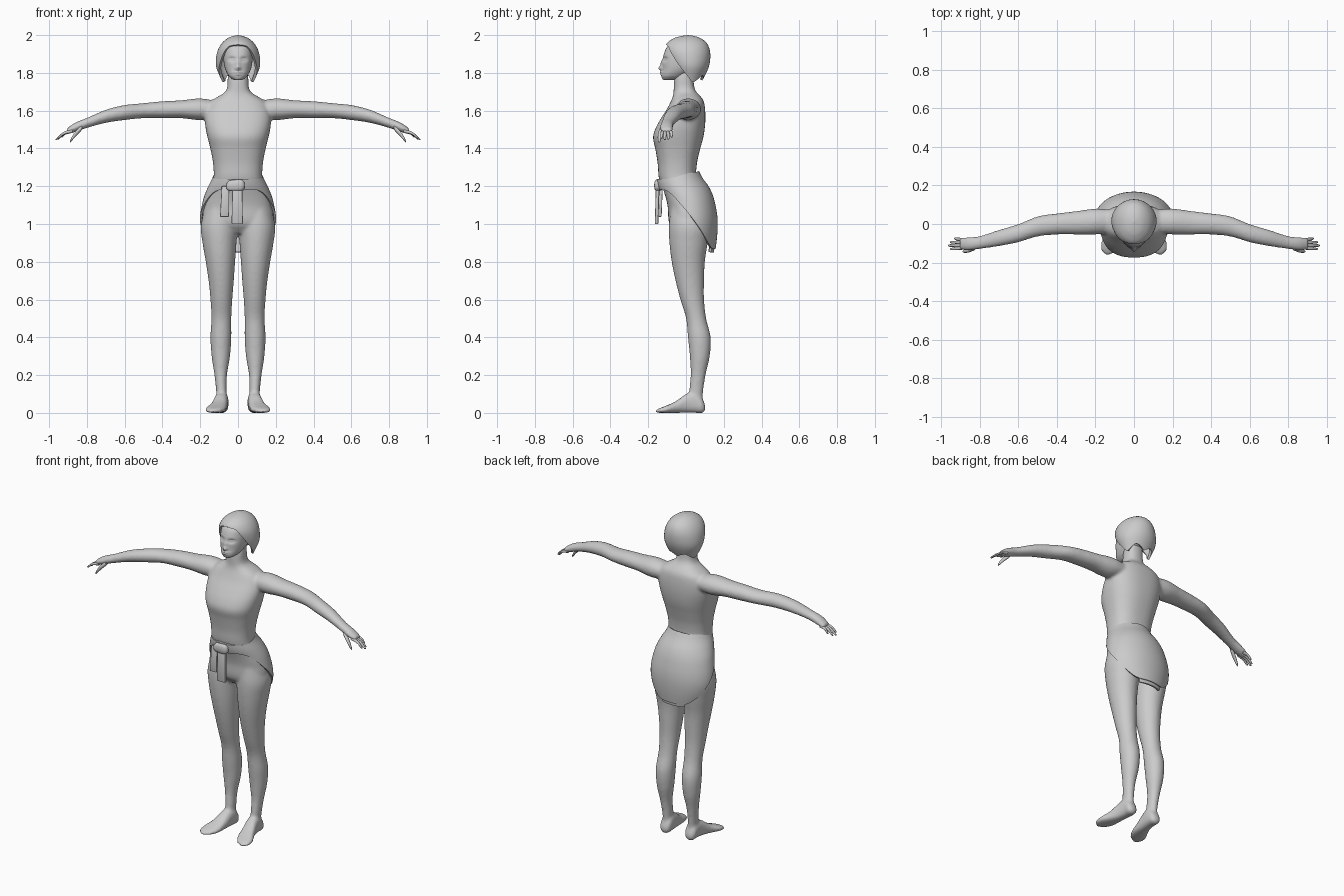
import bpy, bmesh, math
from math import sin, cos, pi, radians, exp

grey = bpy.data.materials.new("plain grey")
grey.diffuse_color = (0.6, 0.6, 0.6, 1)


def sample(rows, k):
    """Smoothly interpolate table rows by their first column."""
    k = min(max(k, rows[0][0]), rows[-1][0])
    i = max(j for j in range(len(rows) - 1) if rows[j][0] <= k)
    a, b = rows[i], rows[i + 1]
    p, n = rows[max(i - 1, 0)], rows[min(i + 2, len(rows) - 1)]
    h = b[0] - a[0]
    t = (k - a[0]) / h
    out = []
    for c in range(1, len(a)):
        ma = (b[c] - p[c]) / (b[0] - p[0]) * h
        mb = (n[c] - a[c]) / (n[0] - a[0]) * h
        out.append((2*t**3 - 3*t*t + 1) * a[c] + (t**3 - 2*t*t + t) * ma
                   + (3*t*t - 2*t**3) * b[c] + (t**3 - t*t) * mb)
    return out


def loft(bm, rows, axis="z", steps=40, segs=28, p=2.0, sign=1):
    """Closed tube; each row is (key, low_a, high_a, low_b, high_b) along an axis."""
    def power(v):
        return math.copysign(abs(v) ** (2 / p), v)
    rings = []
    for s in range(steps + 1):
        k = rows[0][0] + (rows[-1][0] - rows[0][0]) * s / steps
        la, ha, lb, hb = sample(rows, k)
        ring = []
        for j in range(segs):
            t = 2 * pi * j / segs
            a = (la + ha) / 2 + (ha - la) / 2 * power(cos(t))
            b = (lb + hb) / 2 + (hb - lb) / 2 * power(sin(t))
            x, y, z = {"x": (k, a, b), "y": (a, k, b), "z": (a, b, k)}[axis]
            ring.append(bm.verts.new((x * sign, y, z)))
        rings.append(ring)
    for r, q in zip(rings, rings[1:]):
        for j in range(segs):
            bm.faces.new((r[j], r[(j+1) % segs], q[(j+1) % segs], q[j]))
    bm.faces.new(rings[0])
    bm.faces.new(rings[-1])


def make(name, bm, modifiers=(), sharp=50):
    """Object from bmesh, with modifiers baked in and angle-based smoothing."""
    bmesh.ops.recalc_face_normals(bm, faces=bm.faces)
    me = bpy.data.meshes.new(name)
    bm.to_mesh(me)
    bm.free()
    ob = bpy.data.objects.new(name, me)
    bpy.context.collection.objects.link(ob)
    for kind, props in modifiers:
        m = ob.modifiers.new(kind, kind)
        for key, val in props.items():
            setattr(m, key, val)
    if modifiers:
        dg = bpy.context.evaluated_depsgraph_get()
        baked = bpy.data.meshes.new_from_object(ob.evaluated_get(dg))
        ob.modifiers.clear()
        ob.data = baked
    ob.data.materials.clear()
    ob.data.materials.append(grey)
    for f in ob.data.polygons:
        f.use_smooth = True
    ob.data.set_sharp_from_angle(angle=radians(sharp))
    return ob


def shell(name, prof, top, bottom, a0=-180, a1=180, cols=72, rows=18, thick=0.012, size=1.0, ease=1):
    """Cloth or hair sheet around z; edge heights depend on the angle from the front."""
    bm = bmesh.new()
    grid = []
    for i in range(cols + 1):
        deg = a0 + (a1 - a0) * i / cols
        zt, zb = sample(top, abs(deg))[0], sample(bottom, abs(deg))[0]
        col = []
        for j in range(rows + 1):
            z = zt + (zb - zt) * (j / rows) ** ease
            hw, yf, yb = sample(prof, z)
            ph = radians(deg)
            col.append(bm.verts.new((hw * sin(ph) * size,
                                     (yf + yb)/2 - (yb - yf)/2 * cos(ph) * size, z)))
        grid.append(col)
    for c, d in zip(grid, grid[1:]):
        for j in range(rows):
            bm.faces.new((c[j], c[j+1], d[j+1], d[j]))
    bmesh.ops.remove_doubles(bm, verts=bm.verts, dist=0.0004)
    return make(name, bm, [("SOLIDIFY", dict(thickness=thick, offset=-1))])


def wide(rows):
    """(z, half width, y front, y back) to loft rows."""
    return [(z, -w, w, f, b) for z, w, f, b in rows]


# Body: torso, arms, legs and feet fused into one skin
body = bmesh.new()
loft(body, wide([
    (0.95, .10, -.05, .09), (1.0, .18, -.088, .135), (1.1, .178, -.098, .12),
    (1.18, .15, -.12, .085), (1.24, .13, -.143, .056), (1.32, .132, -.15, .058),
    (1.40, .147, -.163, .076), (1.46, .162, -.175, .092), (1.51, .172, -.16, .10),
    (1.56, .176, -.132, .103), (1.61, .168, -.10, .101), (1.65, .145, -.08, .094),
    (1.675, .105, -.07, .078), (1.695, .072, -.066, .058), (1.72, .058, -.065, .045),
    (1.77, .055, -.062, .04), (1.82, .05, -.05, .04)]), steps=80, segs=40, p=2.4)
arm = [
    (.11, -.045, .075, 1.565, 1.65), (.2, -.055, .08, 1.55, 1.665), (.3, -.055, .067, 1.56, 1.655),
    (.4, -.055, .055, 1.56, 1.65), (.5, -.065, .04, 1.56, 1.64), (.6, -.095, 0, 1.55, 1.63),
    (.7, -.115, -.03, 1.535, 1.605), (.8, -.13, -.062, 1.508, 1.562),
    (.86, -.138, -.068, 1.487, 1.538), (.905, -.133, -.072, 1.475, 1.508)]
leg = [
    (.03, .062, .113, .02, .09), (.1, .06, .115, .015, .09), (.2, .058, .125, .024, .104),
    (.3, .042, .14, .02, .126), (.4, .035, .146, .01, .131), (.5, .035, .141, 0, .107),
    (.6, .03, .146, -.03, .096), (.7, .022, .156, -.056, .096), (.8, .015, .171, -.076, .10),
    (.9, .008, .188, -.088, .115), (.99, .004, .197, -.091, .125), (1.09, .03, .17, -.08, .10)]
foot = [
    (-.162, .125, .147, 0, .013), (-.14, .09, .17, 0, .025), (-.10, .066, .172, 0, .04),
    (-.05, .058, .148, 0, .064), (0, .054, .13, 0, .10), (.05, .05, .122, 0, .11),
    (.09, .055, .118, 0, .07), (.103, .075, .1, .015, .035)]
for s in (1, -1):
    loft(body, arm, "x", sign=s)
    loft(body, leg, "z", steps=70, sign=s)
    loft(body, foot, "y", p=2.5, sign=s)
make("body", body, [("REMESH", dict(mode="VOXEL", voxel_size=0.008)),
                    ("SMOOTH", dict(factor=0.5, iterations=10))], sharp=80)

# Fingers and thumbs
for s, side in ((1, "left"), (-1, "right")):
    bm = bmesh.new()
    for y0, y1, tip, drop in ((-.082, -.076, .935, 1.462), (-.096, -.094, .957, 1.45),
                              (-.11, -.112, .966, 1.448), (-.124, -.13, .955, 1.456)):
        mid, ym, zm = (.88 + tip) / 2 + .005, (y0 + y1) / 2, (1.492 + drop) / 2 + .006
        loft(bm, [(.875, y0-.009, y0+.009, 1.483, 1.503), (mid, ym-.008, ym+.008, zm-.008, zm+.008),
                  (tip-.006, y1-.006, y1+.006, drop-.004, drop+.008),
                  (tip, y1-.002, y1+.002, drop-.002, drop+.002)], "x", 14, 10, sign=s)
    loft(bm, [(.825, -.135, -.11, 1.498, 1.525), (.86, -.148, -.124, 1.462, 1.492),
              (.885, -.149, -.135, 1.434, 1.452), (.89, -.144, -.14, 1.43, 1.435)],
         "x", 14, 10, sign=s)
    make(side + "_fingers", bm)

# Head with sculpted nose, eye sockets, lips and chin
head = bmesh.new()
loft(head, wide([
    (1.762, .02, -.118, -.06), (1.768, .032, -.125, -.03), (1.785, .05, -.13, 0),
    (1.82, .068, -.125, .05), (1.86, .076, -.124, .08), (1.90, .078, -.117, .095),
    (1.94, .074, -.098, .09), (1.965, .055, -.065, .07), (1.98, .02, -.02, .04)]),
    steps=70, segs=64, p=2.2)
bumps = [(0, 1.824, .012, .013, -.02), (0, 1.85, .010, .02, -.009),
         (.032, 1.872, .017, .012, .012), (-.032, 1.872, .017, .012, .012),
         (0, 1.803, .02, .005, -.009), (0, 1.792, .018, .005, -.007),
         (.032, 1.871, .009, .005, -.006), (-.032, 1.871, .009, .005, -.006)]
for v in head.verts:
    if v.co.y < -.04:
        x, z = v.co.x, v.co.z
        v.co.y += sum(a * exp(-((x - cx) / sx) ** 2 - ((z - cz) / sz) ** 2)
                      for cx, cz, sx, sz, a in bumps)
make("head", head, sharp=80)

# Bobbed hair
shell("hair", [
    (1.74, .078, -.03, .075), (1.79, .10, -.06, .103), (1.83, .115, -.08, .12),
    (1.87, .117, -.098, .128), (1.92, .107, -.112, .126), (1.96, .083, -.098, .108),
    (1.985, .052, -.06, .075), (1.995, .027, -.025, .045), (2.0, 0, .012, .012)],
    [(0, 2.0), (180, 2.0)],
    [(0, 1.95), (30, 1.94), (42, 1.91), (55, 1.85), (72, 1.80), (100, 1.752),
     (120, 1.76), (145, 1.785), (165, 1.775), (180, 1.76)], rows=24, thick=0.014, ease=1.7)

# Wrap skirt, open at the front, with an under layer showing at the back
wrap = [
    (.84, .155, -.10, .152), (.9, .18, -.10, .161), (.95, .196, -.105, .166), (1.0, .203, -.11, .168),
    (1.05, .20, -.115, .165), (1.1, .191, -.12, .156), (1.15, .178, -.13, .143),
    (1.2, .157, -.148, .12), (1.24, .137, -.155, .09), (1.285, .12, -.153, .066)]
shell("wrap_skirt", wrap,
      [(0, 1.238), (60, 1.24), (120, 1.27), (180, 1.28)],
      [(0, 1.175), (30, 1.182), (50, 1.165), (72, 1.10), (90, 1.04), (110, .97),
       (130, .905), (148, .872), (180, .868)])
shell("skirt_underlayer", wrap, [(0, .95), (360, .95)], [(0, .85), (360, .85)],
      152, 212, cols=16, rows=6, size=0.95)


# Knot and hanging tie ends
def strip(name, x0, x1, y, z0, z1, lean):
    bm = bmesh.new()
    bmesh.ops.create_cube(bm, size=1)
    for v in bm.verts:
        low = v.co.z < 0
        v.co = ((x0 + x1) / 2 + v.co.x * (x1 - x0) * (1 if low else .85) + (lean if low else 0),
                y + v.co.y * .018 + (0 if low else .006), z0 if low else z1)
    make(name, bm, [("BEVEL", dict(width=.004, segments=2))], 40)


strip("long_tie_end", -.034, .026, -.156, 1.0, 1.225, 0)
strip("short_tie_end", -.09, -.043, -.138, 1.038, 1.2, -.005)
knot = bmesh.new()
loft(knot, [(-.06, -.158, -.14, 1.185, 1.215), (-.045, -.165, -.13, 1.175, 1.23),
            (.02, -.168, -.13, 1.175, 1.235), (.035, -.158, -.14, 1.19, 1.22)], "x", 14, 16, 2.6)
make("tie_knot", knot)
